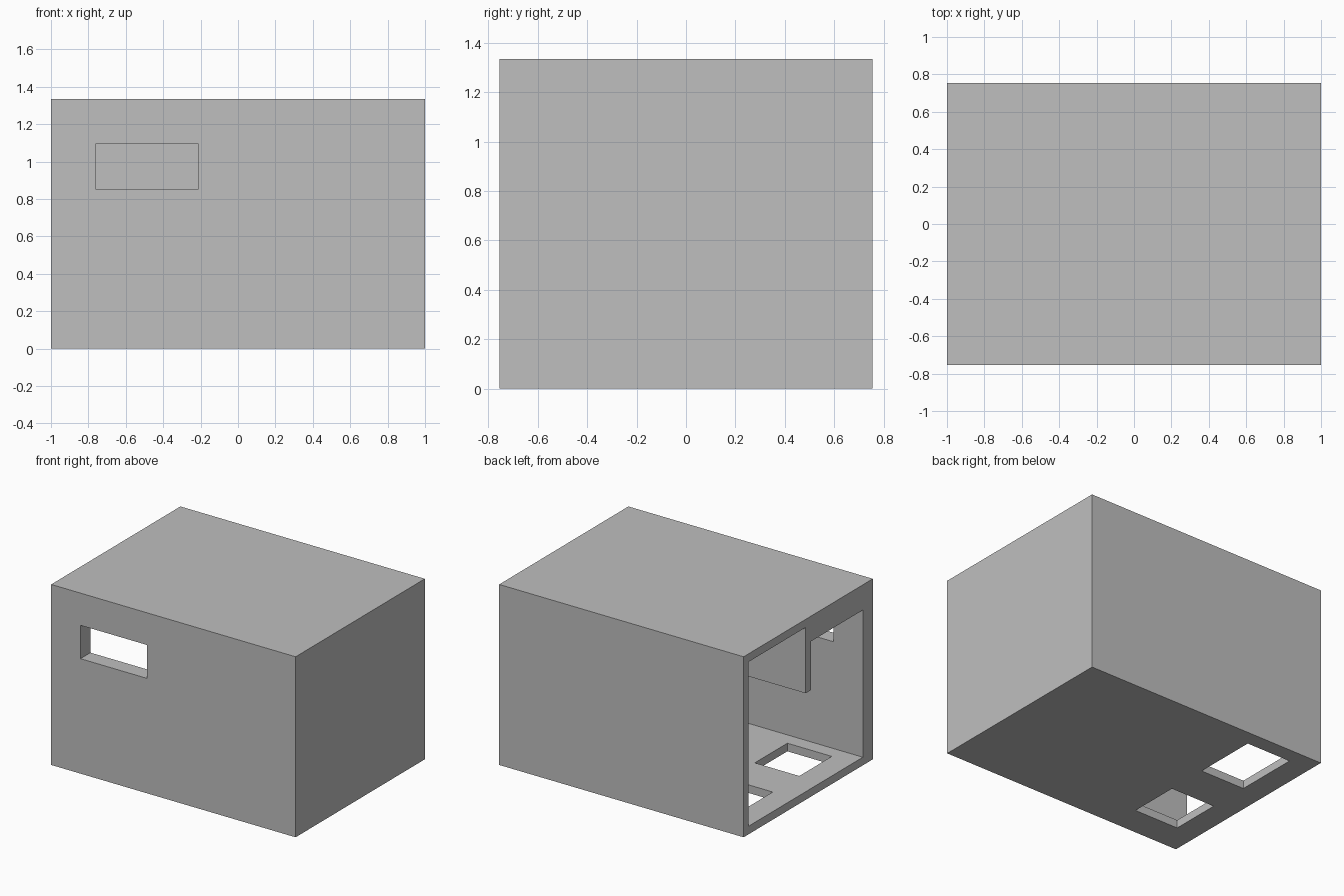
import bpy
import bmesh

# Remove the default cube only
default = bpy.data.objects.get("Cube")
if default:
    bpy.data.objects.remove(default, do_unlink=True)

# Overall size and wall thicknesses
HALF_X, HALF_Y, HEIGHT = 1.0, 0.755, 1.335
WALL, FRONT_WALL = 0.06, 0.117

# Single plain material
grey = bpy.data.materials.new("light grey")
grey.use_nodes = True
colour = (0.52, 0.52, 0.52, 1)
grey.diffuse_color = colour
grey.node_tree.nodes["Principled BSDF"].inputs["Base Color"].default_value = colour


def prism(name, profile, x0, x1):
    """Extrude a closed (y, z) profile along x from x0 to x1."""
    bm = bmesh.new()
    face = bm.faces.new([bm.verts.new((x0, y, z)) for y, z in profile])
    side = bmesh.ops.extrude_face_region(bm, geom=[face])["geom"]
    moved = [v for v in side if isinstance(v, bmesh.types.BMVert)]
    bmesh.ops.translate(bm, verts=moved, vec=(x1 - x0, 0, 0))
    bmesh.ops.recalc_face_normals(bm, faces=bm.faces)
    mesh = bpy.data.meshes.new(name)
    bm.to_mesh(mesh)
    bm.free()
    mesh.materials.append(grey)
    obj = bpy.data.objects.new(name, mesh)
    bpy.context.collection.objects.link(obj)
    return obj


def box(name, x0, x1, y0, y1, z0, z1):
    return prism(name, [(y0, z0), (y1, z0), (y1, z1), (y0, z1)], x0, x1)


def carve(target, cutter):
    """Subtract the cutter from the target, then discard the cutter."""
    cutter.hide_render = True
    mod = target.modifiers.new("carve", "BOOLEAN")
    mod.operation = "DIFFERENCE"
    mod.solver = "EXACT"
    mod.object = cutter
    bpy.context.view_layer.objects.active = target
    bpy.ops.object.modifier_apply(modifier=mod.name)
    bpy.data.objects.remove(cutter, do_unlink=True)


# Outer block
shell = box("housing_shell", -HALF_X, HALF_X, -HALF_Y, HALF_Y, 0, HEIGHT)

# Room open at one end, with a hanging divider and a lower ceiling in front
front_y, back_y = -HALF_Y + FRONT_WALL, HALF_Y - WALL
low_ceiling, high_ceiling = 1.148, HEIGHT - WALL
divider, divider_bottom = 0.03, 0.788
room = [
    (front_y, WALL), (back_y, WALL),
    (back_y, high_ceiling), (divider, high_ceiling),
    (divider, divider_bottom), (-divider, divider_bottom),
    (-divider, low_ceiling), (front_y, low_ceiling),
]
carve(shell, prism("room_cutter", room, -HALF_X - 0.1, HALF_X - WALL))

# Window in the front wall
carve(shell, box("window_cutter", -0.76, -0.215, -HALF_Y - 0.1, front_y + 0.05, 0.85, 1.097))

# Two floor openings, either side of the divider
for y0, y1 in ((-0.53, -0.15), (0.16, 0.64)):
    carve(shell, box("floor_cutter", -0.822, -0.458, y0, y1, -0.1, WALL + 0.05))
